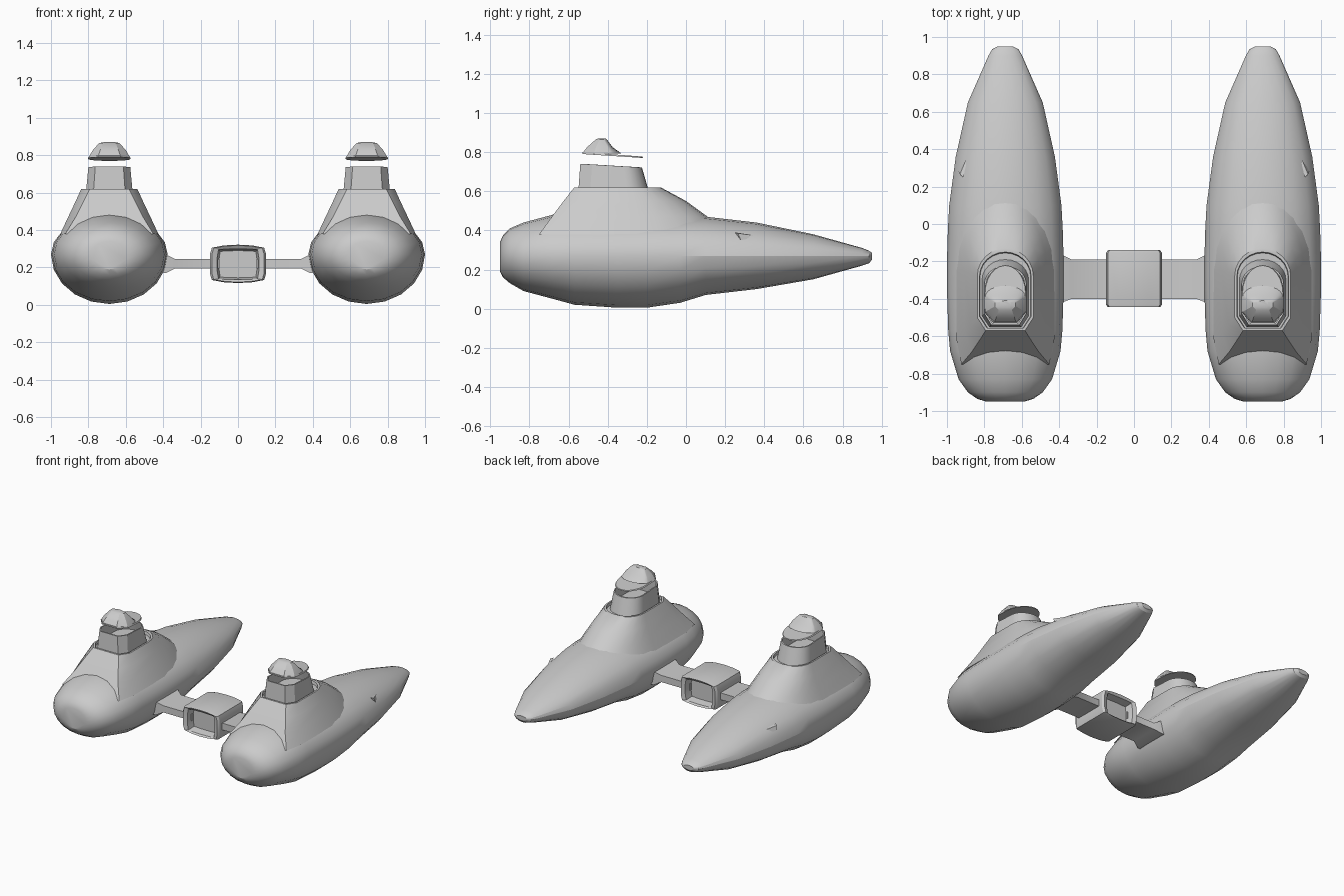
import bpy, bmesh
from math import sin, cos, pi, radians

cube = bpy.data.objects.get("Cube")
if cube:
    bpy.data.objects.remove(cube, do_unlink=True)

grey = bpy.data.materials.new("light_grey")
grey.use_nodes = True
COLOUR = (0.6, 0.6, 0.6, 1)
grey.diffuse_color = COLOUR
grey.node_tree.nodes["Principled BSDF"].inputs["Base Color"].default_value = COLOUR

POD_X = 0.688


def finish(name, bm, angle=30):
    """Turn a bmesh into a named, smooth shaded object."""
    bmesh.ops.recalc_face_normals(bm, faces=bm.faces)
    mesh = bpy.data.meshes.new(name)
    bm.to_mesh(mesh)
    bm.free()
    mesh.materials.append(grey)
    obj = bpy.data.objects.new(name, mesh)
    bpy.context.collection.objects.link(obj)
    bpy.ops.object.select_all(action="DESELECT")
    obj.select_set(True)
    bpy.context.view_layer.objects.active = obj
    bpy.ops.object.shade_smooth_by_angle(angle=radians(angle))
    return obj


def loft(name, rings, angle=30):
    """Skin closed rings of equal point count and cap both ends."""
    bm = bmesh.new()
    loops = [[bm.verts.new(p) for p in ring] for ring in rings]
    n = len(loops[0])
    for a, b in zip(loops, loops[1:]):
        for i in range(n):
            j = (i + 1) % n
            bm.faces.new((a[i], a[j], b[j], b[i]))
    bm.faces.new(loops[0])
    bm.faces.new(loops[-1])
    return finish(name, bm, angle)


def hull_ring(y, half, bottom, top, n=20):
    """Egg section with its widest line between bottom and top."""
    mid = 0.27
    ring = []
    for i in range(n):
        a = 2 * pi * i / n
        rise = top - mid if sin(a) > 0 else mid - bottom
        ring.append((half * cos(a), y, mid + rise * sin(a)))
    return ring


def deck_ring(nose, half, front, shoulder, waist, back, z, tilt=0.0):
    """Outline with a blunt bevelled front and a rounded back."""
    right = [(nose, front), (half, shoulder)]
    right += [(half * cos(a), waist + (back - waist) * sin(a))
              for a in [pi / 2 * k / 6 for k in range(6)]]
    left = [(-x, y) for x, y in reversed(right)]
    return [(x, y, z + tilt * (y - front)) for x, y in right + [(0, back)] + left]


def box_ring(x, y0, y1, z0, z1):
    return [(x, y0, z0), (x, y1, z0), (x, y1, z1), (x, y0, z1)]


# y, half width, bottom, top
HULL = [(-0.95, 0.10, 0.19, 0.34), (-0.935, 0.15, 0.16, 0.375),
        (-0.90, 0.20, 0.13, 0.41), (-0.83, 0.25, 0.09, 0.44),
        (-0.68, 0.295, 0.05, 0.48), (-0.57, 0.305, 0.02, 0.48),
        (-0.35, 0.312, 0.005, 0.48), (-0.2, 0.312, 0.005, 0.48),
        (-0.03, 0.307, 0.03, 0.48), (0.1, 0.3, 0.07, 0.47),
        (0.36, 0.265, 0.10, 0.44), (0.65, 0.2, 0.15, 0.38),
        (0.9, 0.09, 0.22, 0.31), (0.935, 0.07, 0.232, 0.296),
        (0.95, 0.04, 0.25, 0.285)]

for side, sx in (("left", 1), ("right", -1)):
    parts = [loft(side + "_hull", [hull_ring(*s) for s in HULL], 25)]

    # Raised fairing with a shallow well around the cabin
    parts.append(loft(side + "_fairing", [
        deck_ring(0.235, 0.262, -0.75, -0.615, -0.25, 0.22, 0.38),
        deck_ring(0.18, 0.22, -0.685, -0.58, -0.25, 0.11, 0.47),
        deck_ring(0.14, 0.182, -0.625, -0.54, -0.26, 0.0, 0.55),
        deck_ring(0.105, 0.15, -0.57, -0.5, -0.28, -0.13, 0.62),
        deck_ring(0.097, 0.138, -0.557, -0.494, -0.28, -0.15, 0.62),
        deck_ring(0.095, 0.135, -0.555, -0.492, -0.28, -0.155, 0.60)]))

    # Open topped cabin wall
    parts.append(loft(side + "_cabin", [
        deck_ring(0.085, 0.125, -0.55, -0.49, -0.30, -0.19, 0.60),
        deck_ring(0.075, 0.112, -0.54, -0.48, -0.32, -0.225, 0.74, -0.06),
        deck_ring(0.07, 0.104, -0.53, -0.475, -0.32, -0.235, 0.74, -0.06),
        deck_ring(0.075, 0.11, -0.535, -0.48, -0.31, -0.215, 0.64)]))

    # Floating roof: thin brim and faceted hood
    parts.append(loft(side + "_roof_brim", [
        deck_ring(0.062, 0.113, -0.53, -0.47, -0.37, -0.22, 0.79, -0.065),
        deck_ring(0.06, 0.108, -0.53, -0.47, -0.37, -0.222, 0.8, -0.075)]))
    parts.append(loft(side + "_roof_hood", [
        deck_ring(0.06, 0.108, -0.53, -0.47, -0.39, -0.33, 0.793),
        deck_ring(0.05, 0.09, -0.505, -0.46, -0.4, -0.375, 0.825),
        deck_ring(0.035, 0.055, -0.46, -0.44, -0.42, -0.405, 0.865),
        deck_ring(0.02, 0.03, -0.445, -0.435, -0.42, -0.41, 0.87)]))

    # Small scoop on the outer flank
    bm = bmesh.new()
    tip = [(0.225, 0.25, 0.39), (0.25, 0.28, 0.35), (0.243, 0.265, 0.385)]
    fin = [bm.verts.new((sx * x, y, z)) for x, y, z in tip + [(0.195, 0.38, 0.37)]]
    for f in ((0, 1, 2), (0, 2, 3), (1, 2, 3), (0, 1, 3)):
        bm.faces.new([fin[i] for i in f])
    parts.append(finish(side + "_scoop", bm))

    for part in parts:
        part.location.x = sx * POD_X

    # Connecting arm flaring into the hull
    loft(side + "_arm", [
        box_ring(sx * 0.1, -0.40, -0.19, 0.195, 0.245),
        box_ring(sx * 0.335, -0.40, -0.19, 0.195, 0.245),
        box_ring(sx * 0.385, -0.42, -0.165, 0.17, 0.27),
        box_ring(sx * 0.45, -0.42, -0.165, 0.17, 0.27)])


def pad_ring(y, half, top, bottom, arch):
    """Box section with arched top and bottom and bevelled sides."""
    upper = [(half * 0.93, top - arch), (half * 0.5, top - arch * 0.25), (0, top)]
    right = [(half, bottom + 0.05), (half, top - 0.05)] + upper
    lower = [(half * 0.5, bottom + arch * 0.25), (half * 0.93, bottom + arch)]
    profile = right + [(-x, z) for x, z in reversed(right[:-1])]
    profile += [(-x, z) for x, z in reversed(lower)] + [(0, bottom)] + lower
    return [(x, y, z) for x, z in profile]


# Central pod with recessed panels front and back
loft("central_pod", [
    pad_ring(-0.38, 0.102, 0.29, 0.145, 0.004),
    pad_ring(-0.435, 0.112, 0.30, 0.135, 0.004),
    pad_ring(-0.445, 0.14, 0.318, 0.122, 0.014),
    pad_ring(-0.43, 0.15, 0.322, 0.117, 0.016),
    pad_ring(-0.155, 0.15, 0.322, 0.117, 0.016),
    pad_ring(-0.14, 0.14, 0.318, 0.122, 0.014),
    pad_ring(-0.15, 0.112, 0.30, 0.135, 0.004),
    pad_ring(-0.205, 0.102, 0.29, 0.145, 0.004)])
